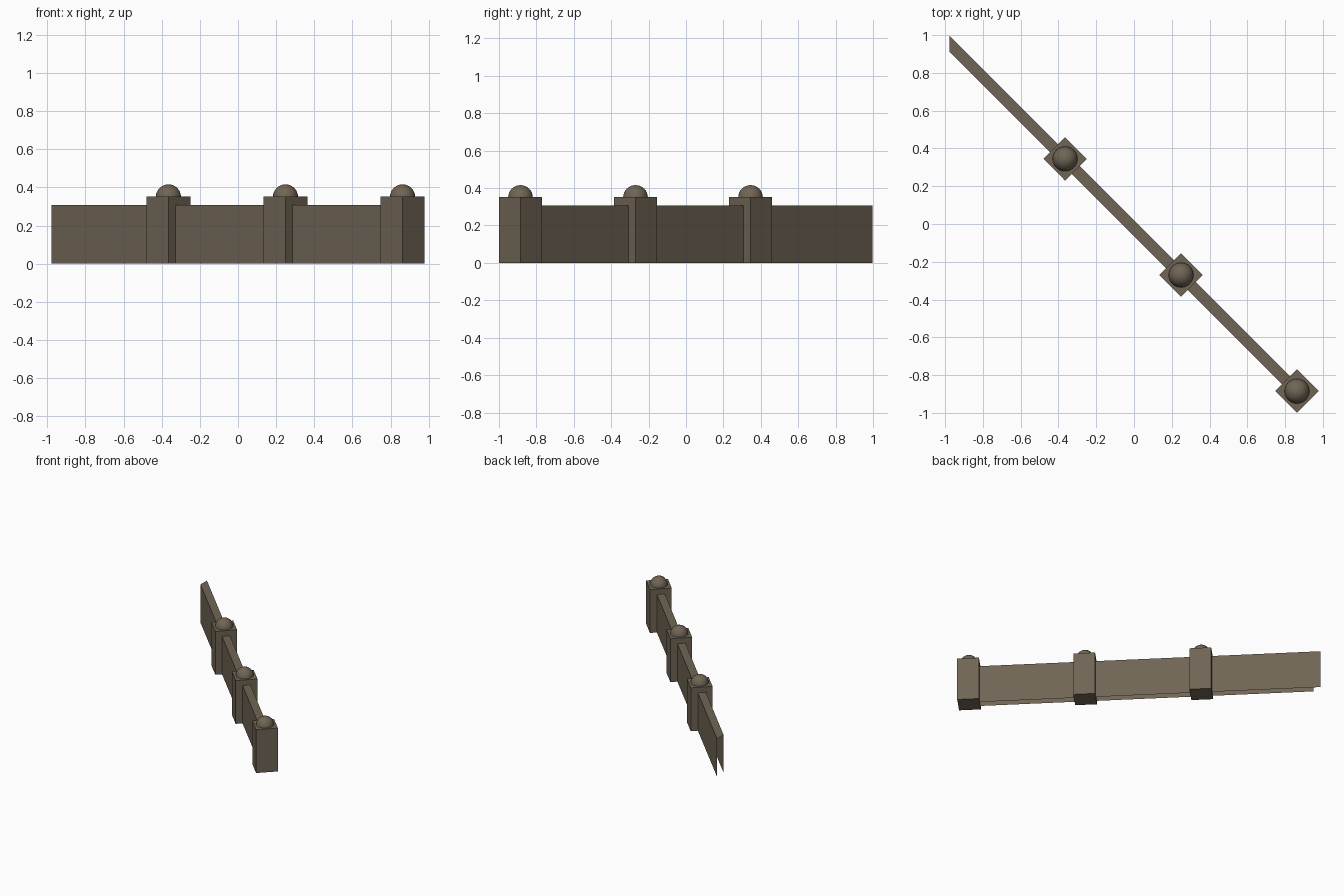
import bpy, bmesh, math

if "Cube" in bpy.data.objects:
    bpy.data.objects.remove(bpy.data.objects["Cube"])

stone = bpy.data.materials.new("brown_stone")
stone.diffuse_color = (0.16, 0.13, 0.09, 1)
stone.use_nodes = True
stone.node_tree.nodes["Principled BSDF"].inputs["Base Color"].default_value = stone.diffuse_color

R = 0.115                     # half diagonal of a post
H = 0.042                     # half width of the wall, measured along y
POSTS = [(-0.365, 0.345), (0.249, -0.27), (0.863, -0.885)]
LINE = -0.022                 # the wall runs along x + y = LINE
WALL_END = -0.978


def make(name, bm):
    mesh = bpy.data.meshes.new(name)
    bm.to_mesh(mesh)
    bm.free()
    mesh.materials.append(stone)
    ob = bpy.data.objects.new(name, mesh)
    bpy.context.collection.objects.link(ob)
    return ob


def post(name, x, y):
    bm = bmesh.new()
    ring = [bm.verts.new((x + dx * R, y + dy * R, 0))
            for dx, dy in ((1, 0), (0, 1), (-1, 0), (0, -1))]
    base = bm.faces.new(ring)
    top = bmesh.ops.extrude_face_region(bm, geom=[base])["geom"]
    bmesh.ops.translate(bm, vec=(0, 0, 0.352),
                        verts=[v for v in top if isinstance(v, bmesh.types.BMVert)])
    bmesh.ops.recalc_face_normals(bm, faces=bm.faces)
    make(name, bm)


def dome(name, x, y):
    bm = bmesh.new()
    bmesh.ops.create_uvsphere(bm, u_segments=24, v_segments=12, radius=0.066)
    bmesh.ops.delete(bm, geom=[v for v in bm.verts if v.co.z < -0.001], context='VERTS')
    bmesh.ops.translate(bm, vec=(x, y, 0.35), verts=bm.verts)
    for f in bm.faces:
        f.smooth = True
    make(name, bm)


def wall(name, x0, d0, x1, d1):
    # two side sheets and a top, open below; d = x shift of each end per side
    bm = bmesh.new()
    ends = []
    for x, d in ((x0, d0), (x1, d1)):
        section = []
        for side, z in ((-1, 0), (-1, 0.308), (1, 0.308), (1, 0)):
            px = x + side * d
            section.append(bm.verts.new((px, LINE + side * H - px, z)))
        ends.append(section)
    a, b = ends
    for i in range(3):
        bm.faces.new((a[i], b[i], b[i + 1], a[i + 1]))
    make(name, bm)


# posts with round caps
for i, (x, y) in enumerate(POSTS, 1):
    post(f"post_{i}", x, y)
    dome(f"post_cap_{i}", x, y)

# wall panels: the first one has a mitred open end
x_start, d_start = WALL_END, 0
for i, (x, y) in enumerate(POSTS, 1):
    wall(f"wall_panel_{i}", x_start, d_start, x - R / 2, H / 2)
    x_start, d_start = x + R / 2, H / 2
